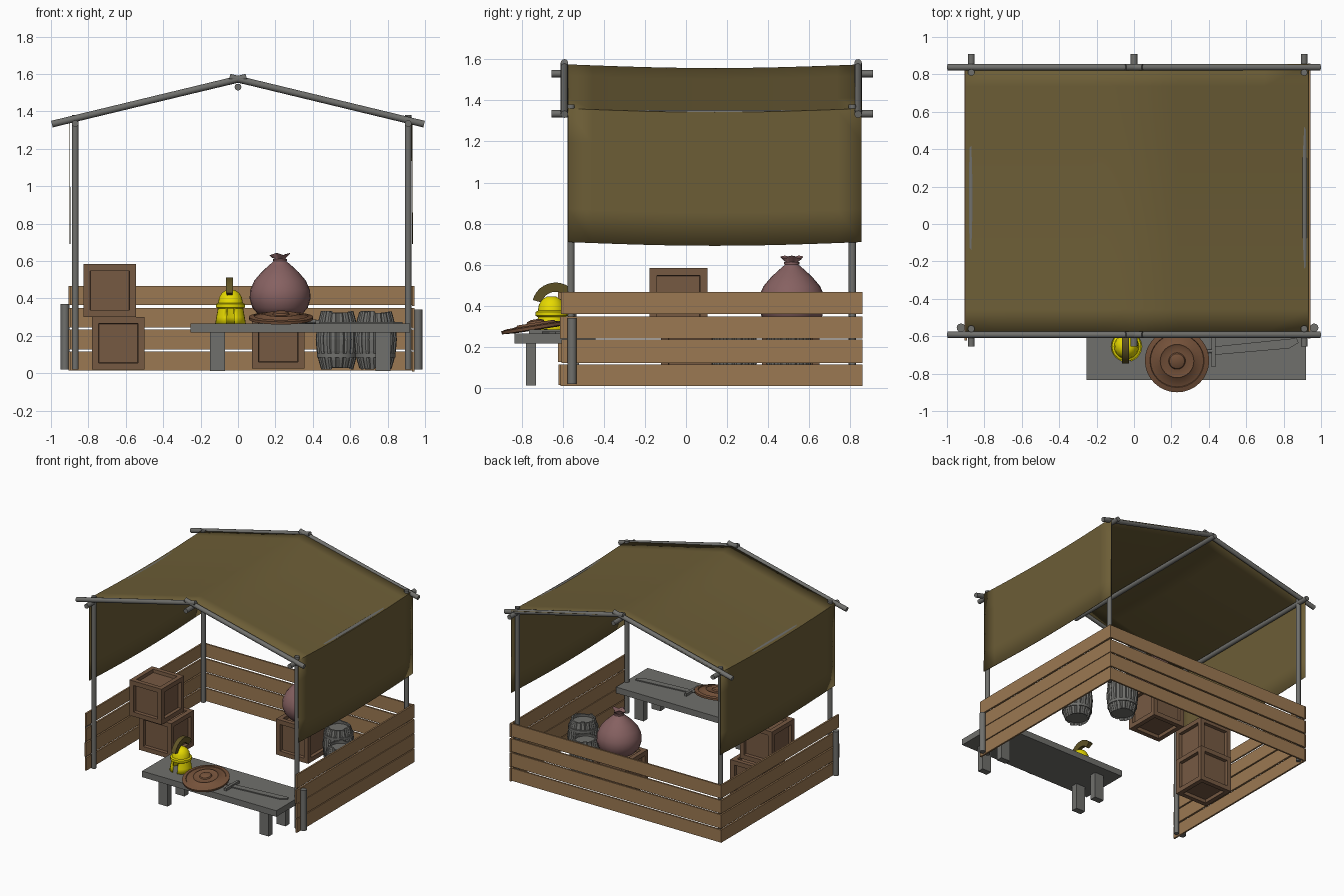
import bpy, bmesh, math, random
from mathutils import Vector, Matrix

random.seed(4)
cube = bpy.data.objects.get("Cube")
if cube:
    bpy.data.objects.remove(cube, do_unlink=True)


def material(name, r, g, b):
    m = bpy.data.materials.new(name)
    m.use_nodes = True
    m.diffuse_color = (r, g, b, 1)
    bsdf = m.node_tree.nodes["Principled BSDF"]
    bsdf.inputs["Base Color"].default_value = (r, g, b, 1)
    bsdf.inputs["Roughness"].default_value = 0.9
    return m


CANVAS = material("olive canvas", 0.15, 0.11, 0.037)
PLANK = material("light plank wood", 0.33, 0.19, 0.085)
CRATE = material("crate wood", 0.18, 0.1, 0.055)
GREY = material("grey weathered wood", 0.16, 0.16, 0.15)
YELLOW = material("yellow metal", 0.8, 0.7, 0.0)
SACK = material("dusty pink cloth", 0.24, 0.12, 0.12)
SHIELD = material("shield wood", 0.18, 0.085, 0.043)
CREST = material("dark gold", 0.12, 0.09, 0.02)


def finish(name, bm, mat, smooth=False):
    bmesh.ops.recalc_face_normals(bm, faces=bm.faces)
    mesh = bpy.data.meshes.new(name)
    bm.to_mesh(mesh)
    bm.free()
    mesh.materials.append(mat)
    ob = bpy.data.objects.new(name, mesh)
    bpy.context.collection.objects.link(ob)
    if smooth:
        bpy.ops.object.select_all(action='DESELECT')
        ob.select_set(True)
        bpy.context.view_layer.objects.active = ob
        bpy.ops.object.shade_smooth_by_angle(angle=math.radians(40))
    return ob


def box(name, lo, hi, mat):
    lo, hi = Vector(lo), Vector(hi)
    bm = bmesh.new()
    bmesh.ops.create_cube(bm, size=1, matrix=Matrix.Translation((lo + hi) / 2) @ Matrix.Diagonal((*(hi - lo), 1)))
    return finish(name, bm, mat)


def rod(name, a, b, r=0.018):
    a, b = Vector(a), Vector(b)
    turn = (b - a).to_track_quat('Z', 'Y').to_matrix().to_4x4()
    bm = bmesh.new()
    bmesh.ops.create_cone(bm, cap_ends=True, segments=12, radius1=r, radius2=r,
                          depth=(b - a).length, matrix=Matrix.Translation((a + b) / 2) @ turn)
    return finish(name, bm, GREY, True)


def lathe(profile, n, warp=None):
    """Revolve (radius, z) points; warp may adjust each point by its column."""
    bm = bmesh.new()
    rings = []
    for k, (r, z) in enumerate(profile):
        ring = []
        for i in range(n):
            rr, zz = warp(k, i, r, z) if warp else (r, z)
            a = math.tau * i / n
            ring.append(bm.verts.new((rr * math.cos(a), rr * math.sin(a), zz)))
        rings.append(ring)
    for p, q in zip(rings, rings[1:]):
        for i in range(n):
            j = (i + 1) % n
            bm.faces.new((p[i], p[j], q[j], q[i]))
    return bm, rings


# Frame: posts, stub posts, gable beams and long rails
for side, x in (("right", -0.87), ("left", 0.91)):
    for end, y in (("front", -0.56), ("back", 0.81)):
        rod(f"{end}_{side}_post", (x, y, 0.02), (x, y, 1.38))
    rod(f"{side}_rail", (x, -0.655, 1.335), (x, 0.91, 1.335))
rod("ridge_rail", (0, -0.655, 1.53), (0, 0.91, 1.53))
rod("right_stub_post", (-0.925, -0.555, 0.02), (-0.925, -0.555, 0.37), 0.023)
rod("left_stub_post", (0.963, -0.555, 0.02), (0.963, -0.555, 0.34), 0.023)
for end, y in (("front", -0.592), ("back", 0.838)):
    for side, s in (("right", -1), ("left", 1)):
        rod(f"{end}_{side}_gable_beam", (s * 0.995, y, 1.332), (-s * 0.045, y, 1.583))

# Canopy: roof with a slight sag and two hanging sides
bm = bmesh.new()
outline = [(-0.90, 0.71), (-0.902, 1.36), (0, 1.575), (0.932, 1.36), (0.935, 0.71)]
path = []
for (x0, z0), (x1, z1) in zip(outline, outline[1:]):
    path += [(x0 + (x1 - x0) * t / 4, z0 + (z1 - z0) * t / 4) for t in range(4)]
path.append(outline[-1])
rows = []
for j in range(13):
    t = j / 12
    sag = 0.018 * math.sin(math.pi * t)
    rows.append([bm.verts.new((x, -0.575 + 1.43 * t, z - sag)) for x, z in path])
for p, q in zip(rows, rows[1:]):
    for i in range(len(path) - 1):
        bm.faces.new((p[i], p[i + 1], q[i + 1], q[i]))
canopy = finish("canopy", bm, CANVAS, True)
canopy.modifiers.new("cloth", 'SOLIDIFY').thickness = 0.004

# Fences: four planks on the back and on each side
for i, (z0, z1) in enumerate(((0.015, 0.115), (0.127, 0.235), (0.245, 0.348), (0.365, 0.467))):
    e = random.uniform(-0.01, 0.01)
    box(f"back_plank_{i}", (-0.905, 0.84, z0), (0.935, 0.853, z1), PLANK)
    box(f"right_plank_{i}", (-0.906, -0.615 + e, z0), (-0.893, 0.855, z1), PLANK)
    box(f"left_plank_{i}", (0.93, -0.615 - e, z0 - 0.005), (0.943, 0.858, z1), PLANK)


# Crates with recessed panels on every side
def crate(name, x, y, z, s=0.281):
    bm = bmesh.new()
    bmesh.ops.create_cube(bm, size=s, matrix=Matrix.Translation((x, y, z + s / 2)))
    faces = list(bm.faces)
    bmesh.ops.inset_individual(bm, faces=faces, thickness=0.05)
    bmesh.ops.inset_individual(bm, faces=faces, thickness=0.003, depth=-0.025)
    finish(name, bm, CRATE)


crate("lower_crate", -0.64, 0.02, 0.02)
crate("upper_crate", -0.685, -0.037, 0.302)
crate("sack_crate", 0.215, 0.51, 0.025)


# Barrels: grooved staves with uneven ends, sunken lids and hoops
def barrel(name, x, y):
    jitter = [random.uniform(0, 0.014) for _ in range(16)]

    def staves(k, i, r, z):
        if i % 4 == 0 and k < 7:
            r *= 0.93
        if k == 0:
            z += jitter[i // 4]
        if k in (6, 7):
            z -= jitter[i // 4]
        return r, z
    prof = [(0.086, 0.018), (0.1, 0.07), (0.11, 0.12), (0.115, 0.18), (0.11, 0.235),
            (0.1, 0.285), (0.087, 0.335), (0.074, 0.335), (0.076, 0.305)]
    bm, rings = lathe(prof, 64, staves)
    bm.faces.new(rings[-1])
    bm.faces.new(bmesh.ops.create_circle(bm, segments=32, radius=0.085,
                 matrix=Matrix.Translation((0, 0, 0.045)))["verts"])
    finish(name, bm, GREY).location = (x, y, 0)
    for i, z in enumerate((0.085, 0.255)):
        bm, rings = lathe([(0.1, z), (0.108, z), (0.108, z + 0.02), (0.1, z + 0.02), (0.1, z)], 32)
        finish(f"{name}_hoop_{i}", bm, GREY, True).location = (x, y, 0)


barrel("back_barrel", 0.53, 0.5)
barrel("front_barrel", 0.735, 0.235)

# Sack: teardrop body tied at the neck, with a ruffled top
ruffle = lambda k, i, r, z: (r * (1 + 0.25 * math.cos(i * math.tau / 6)), z + 0.006 * math.cos(i * math.tau / 8)) if k > 9 else (r, z)
bm, rings = lathe([(0.07, 0.302), (0.115, 0.312), (0.148, 0.35), (0.163, 0.4), (0.16, 0.445), (0.138, 0.495),
                   (0.1, 0.54), (0.062, 0.575), (0.035, 0.598), (0.026, 0.61),
                   (0.036, 0.625), (0.045, 0.638), (0.02, 0.63)], 24, ruffle)
bm.faces.new(rings[0])
bm.faces.new(rings[-1])
finish("sack", bm, SACK, True).location = (0.225, 0.515, 0)
bm, rings = lathe([(0.024, 0.601), (0.037, 0.601), (0.037, 0.612), (0.024, 0.612), (0.024, 0.601)], 16)
finish("sack_tie", bm, SACK, True).location = (0.225, 0.515, 0)

# Table
box("table_top", (-0.255, -0.835, 0.217), (0.92, -0.44, 0.265), GREY)
for side, x in (("right", -0.11), ("left", 0.775)):
    for end, y in (("front", -0.755), ("back", -0.545)):
        box(f"table_{end}_{side}_leg", (x - 0.04, y - 0.025, 0.012), (x + 0.04, y + 0.025, 0.217), GREY)

# Sword lying flat: blade, guard and grip
bm = bmesh.new()
blade = [bm.verts.new((x, y, 0.266)) for x, y in
         ((0.43, -0.7), (0.83, -0.665), (0.88, -0.635), (0.87, -0.61), (0.43, -0.655))]
ext = bmesh.ops.extrude_face_region(bm, geom=[bm.faces.new(blade)])
bmesh.ops.translate(bm, vec=(0, 0, 0.008), verts=[v for v in ext["geom"] if isinstance(v, bmesh.types.BMVert)])
finish("sword_blade", bm, GREY)
box("sword_guard", (0.415, -0.765, 0.265), (0.435, -0.6, 0.285), GREY)
rod("sword_grip", (0.33, -0.687, 0.277), (0.42, -0.679, 0.277), 0.01)

# Round shield with rim and boss, leaning slightly forward
bm, rings = lathe([(0.1, -0.02), (0.17, -0.015), (0.172, 0.0), (0.145, 0.006), (0.142, 0.001), (0.095, 0.01),
                   (0.09, 0.016), (0.08, 0.011), (0.045, 0.014), (0.04, 0.024), (0.02, 0.032)], 32)
bm.faces.new(rings[0])
bm.faces.new(rings[-1])
shield = finish("round_shield", bm, SHIELD, True)
shield.location = (0.23, -0.73, 0.302)
shield.rotation_euler = (math.radians(9), 0, 0)

# Helmet: flared dome with a face opening, and a curved crest
bm, rings = lathe([(0.082, 0.266), (0.076, 0.3), (0.068, 0.345), (0.078, 0.352), (0.078, 0.37), (0.066, 0.376),
                   (0.061, 0.405), (0.046, 0.43), (0.022, 0.445)], 24)
bm.faces.new(rings[-1])
gap = [f for f in bm.faces if f.calc_center_median().z < 0.33 and f.calc_center_median().y < -0.03
       and abs(f.calc_center_median().x) < 0.025]
bmesh.ops.delete(bm, geom=gap, context='FACES')
helmet = finish("helmet", bm, YELLOW, True)
helmet.location = (-0.04, -0.655, 0)
helmet.modifiers.new("shell", 'SOLIDIFY').thickness = 0.005

bm = bmesh.new()
arc = []
for i in range(13):
    a = math.radians(165 - i * 11)
    arc.append([bm.verts.new((x, r * math.cos(a), r * math.sin(a)))
                for x, r in ((-0.013, 0.07), (0.013, 0.07), (0.018, 0.115), (-0.018, 0.115))])
for p, q in zip(arc, arc[1:]):
    for i in range(4):
        bm.faces.new((p[i], p[i - 1], q[i - 1], q[i]))
bm.faces.new(arc[0])
bm.faces.new(arc[-1])
finish("helmet_crest", bm, CREST, True).location = (-0.045, -0.635, 0.398)
